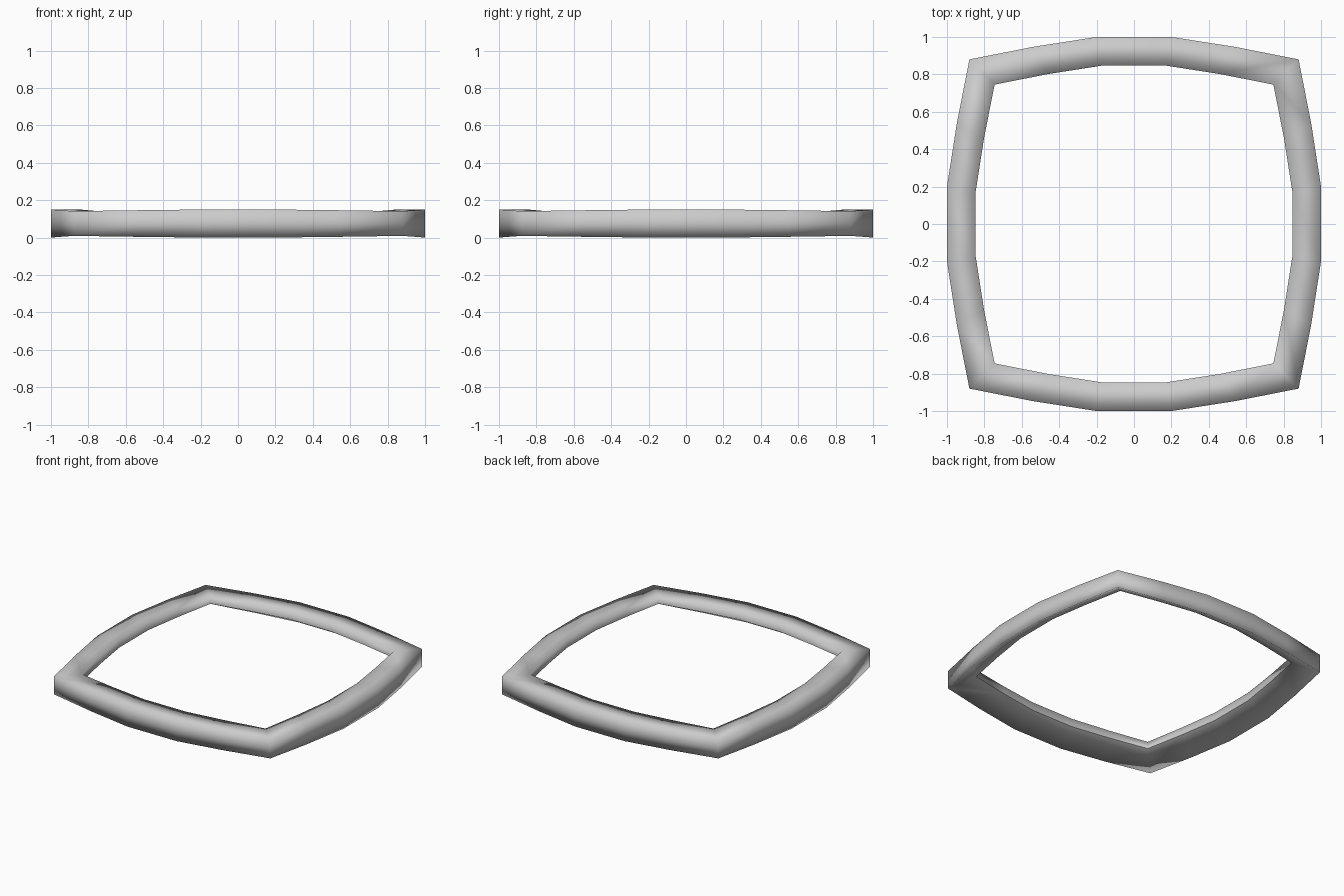
import bpy
import bmesh

if "Cube" in bpy.data.objects:
    bpy.data.objects.remove(bpy.data.objects["Cube"])

# Quarter outline from the middle of the right side round to the back side
quarter = [(1.0, 0.2), (0.947, 0.54), (0.88, 0.88), (0.54, 0.947), (0.2, 1.0)]
# Height trim at each point: the corners are slightly thinner than the sides
trims = [0.0, 0.004, 0.009, 0.004, 0.0]

# Rotate the quarter four times for the full ring
ring = []
for turn in range(4):
    for (x, y), t in zip(quarter, trims):
        for _ in range(turn):
            x, y = -y, x
        ring.append((x, y, t))


def section(x, y, t):
    """Cross-section: outer wall with seam, flat top, short inner wall, sloped underside."""
    inner = 0.847
    return [
        (x, y, t),
        (x, y, 0.076),
        (x, y, 0.15 - t),
        (x * inner, y * inner, 0.15 - t),
        (x * inner, y * inner, 0.09),
    ]


# Loft the cross-section around the ring
bm = bmesh.new()
loops = [[bm.verts.new(p) for p in section(*r)] for r in ring]
count = len(loops)
for i in range(count):
    a, b = loops[i], loops[(i + 1) % count]
    for j in range(5):
        k = (j + 1) % 5
        face = bm.faces.new((a[j], b[j], b[k], a[k]))
        face.smooth = True
bmesh.ops.recalc_face_normals(bm, faces=bm.faces[:])

# Crease the outer seam and the lower inner rim
for i in range(count):
    for j in (1, 4):
        bm.edges.get((loops[i][j], loops[(i + 1) % count][j])).smooth = False

mesh = bpy.data.meshes.new("frame_ring")
bm.to_mesh(mesh)
bm.free()
frame = bpy.data.objects.new("frame_ring", mesh)
bpy.context.collection.objects.link(frame)
